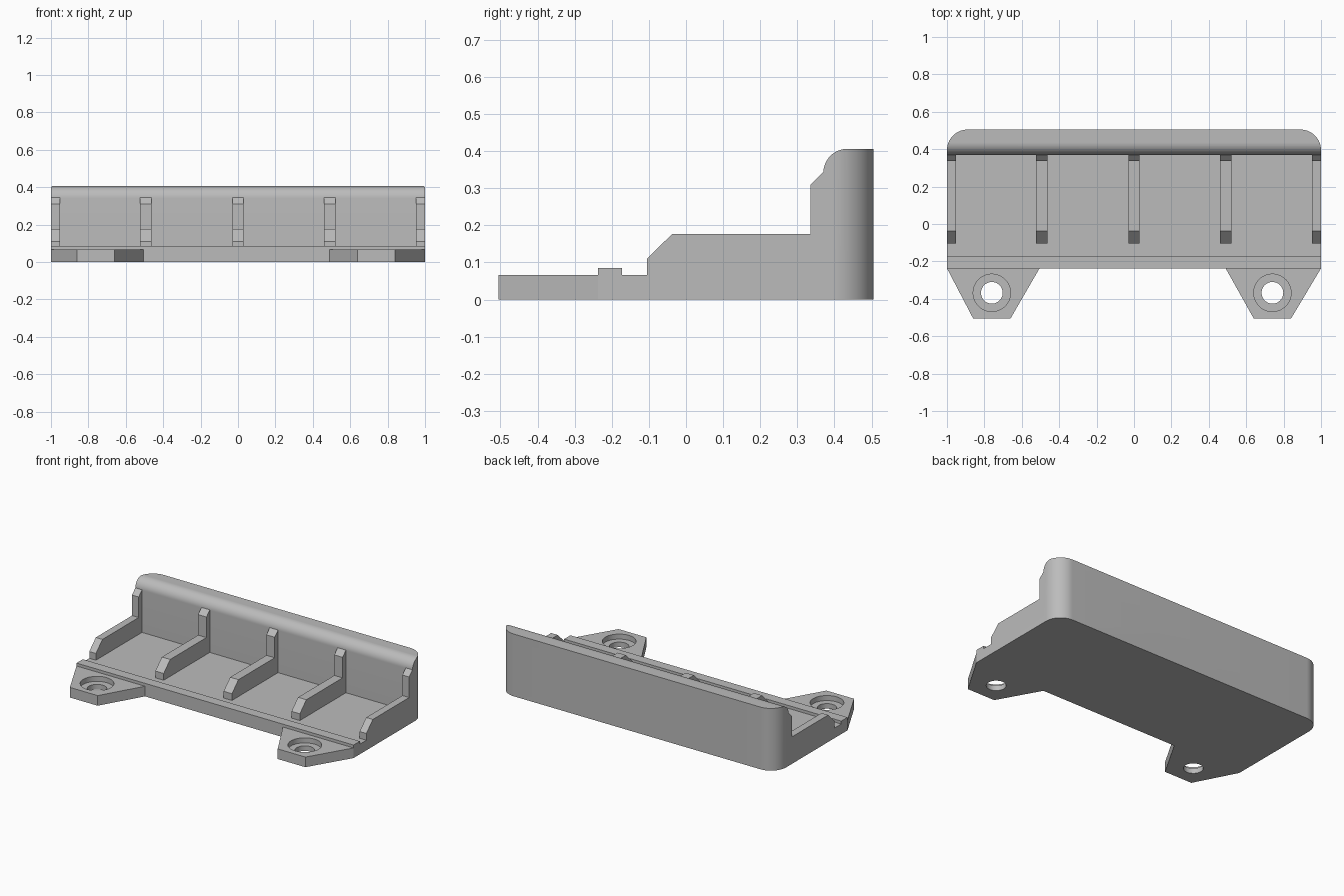
import bpy
import bmesh
from math import sin, cos, pi, radians
from mathutils import Vector

if "Cube" in bpy.data.objects:
    bpy.data.objects.remove(bpy.data.objects["Cube"], do_unlink=True)

grey = bpy.data.materials.new("plain grey")
grey.use_nodes = True
grey.diffuse_color = (0.5, 0.5, 0.5, 1)
grey.node_tree.nodes["Principled BSDF"].inputs["Base Color"].default_value = (0.5, 0.5, 0.5, 1)


def arc(cx, cy, r, start, end, steps=16):
    """Points on an arc, angles in degrees."""
    angles = [radians(start + (end - start) * i / steps) for i in range(steps + 1)]
    return [(cx + r * cos(a), cy + r * sin(a)) for a in angles]


def prism(name, points, direction):
    """Extrude a closed outline of 3D points along a direction."""
    bm = bmesh.new()
    face = bm.faces.new([bm.verts.new(p) for p in points])
    result = bmesh.ops.extrude_face_region(bm, geom=[face])
    moved = [v for v in result["geom"] if isinstance(v, bmesh.types.BMVert)]
    bmesh.ops.translate(bm, verts=moved, vec=Vector(direction))
    bmesh.ops.recalc_face_normals(bm, faces=bm.faces[:])
    mesh = bpy.data.meshes.new(name)
    bm.to_mesh(mesh)
    bm.free()
    mesh.materials.append(grey)
    obj = bpy.data.objects.new(name, mesh)
    bpy.context.collection.objects.link(obj)
    return obj


def along_x(name, profile, x0, x1):
    return prism(name, [(x0, y, z) for y, z in profile], (x1 - x0, 0, 0))


def along_z(name, plan, z0, z1):
    return prism(name, [(x, y, z0) for x, y in plan], (0, 0, z1 - z0))


def cut(obj, cutter, operation):
    """Apply a boolean and discard the cutter."""
    cutter.hide_render = True
    mod = obj.modifiers.new("cut", "BOOLEAN")
    mod.operation = operation
    mod.solver = "EXACT"
    mod.object = cutter
    activate(obj)
    bpy.ops.object.modifier_apply(modifier=mod.name)
    bpy.data.objects.remove(cutter, do_unlink=True)


def activate(obj):
    bpy.ops.object.select_all(action="DESELECT")
    obj.select_set(True)
    bpy.context.view_layer.objects.active = obj


def smooth(obj):
    activate(obj)
    bpy.ops.object.shade_smooth_by_angle(angle=radians(30))


FLOOR, FRONT, BACK, WALL, TOP = 0.066, -0.237, 0.505, 0.37, 0.406

# Tray: floor, front ridge and rounded back wall as one profile
profile = [(FRONT, 0), (FRONT, 0.085), (-0.172, 0.085), (-0.172, FLOOR), (WALL, FLOOR)]
profile += arc(WALL + 0.065, TOP - 0.065, 0.065, 180, 90)
profile += [(BACK, TOP), (BACK, 0)]
tray = along_x("tray", profile, -1, 1)

# Rounded vertical corners at the back
radius = 0.11
plan = [(-1, -0.4), (1, -0.4)]
plan += arc(1 - radius, BACK - radius, radius, 0, 90)
plan += arc(radius - 1, BACK - radius, radius, 90, 180)
cut(tray, along_z("corner_cutter", plan, -0.1, 0.6), "INTERSECT")
smooth(tray)

# L-shaped dividers with chamfered ends
divider = [(-0.105, FLOOR), (-0.105, 0.11), (-0.038, 0.176), (0.336, 0.176),
           (0.336, 0.31), (WALL, 0.344), (WALL, FLOOR)]
spans = [(-1, -0.952), (-0.523, -0.463), (-0.03, 0.03), (0.46, 0.52), (0.952, 1)]
for i, (x0, x1) in enumerate(spans):
    along_x(f"divider_{i + 1}", divider, x0, x1)

# Mounting tabs with counterbored screw holes
tabs = {"right": (-1, -0.86, -0.66, -0.505, -0.76), "left": (1, 0.84, 0.64, 0.49, 0.74)}
for side, (outer, tip_a, tip_b, inner, hole) in tabs.items():
    tab = along_z(f"{side}_mounting_tab",
                  [(outer, FRONT), (tip_a, -BACK), (tip_b, -BACK), (inner, FRONT)], 0, FLOOR)
    for r, z0 in ((0.1, 0.033), (0.058, -0.1)):
        circle = arc(hole, -0.368, r, 0, 360, 48)[:-1]
        cut(tab, along_z("hole_cutter", circle, z0, 0.2), "DIFFERENCE")
    smooth(tab)
